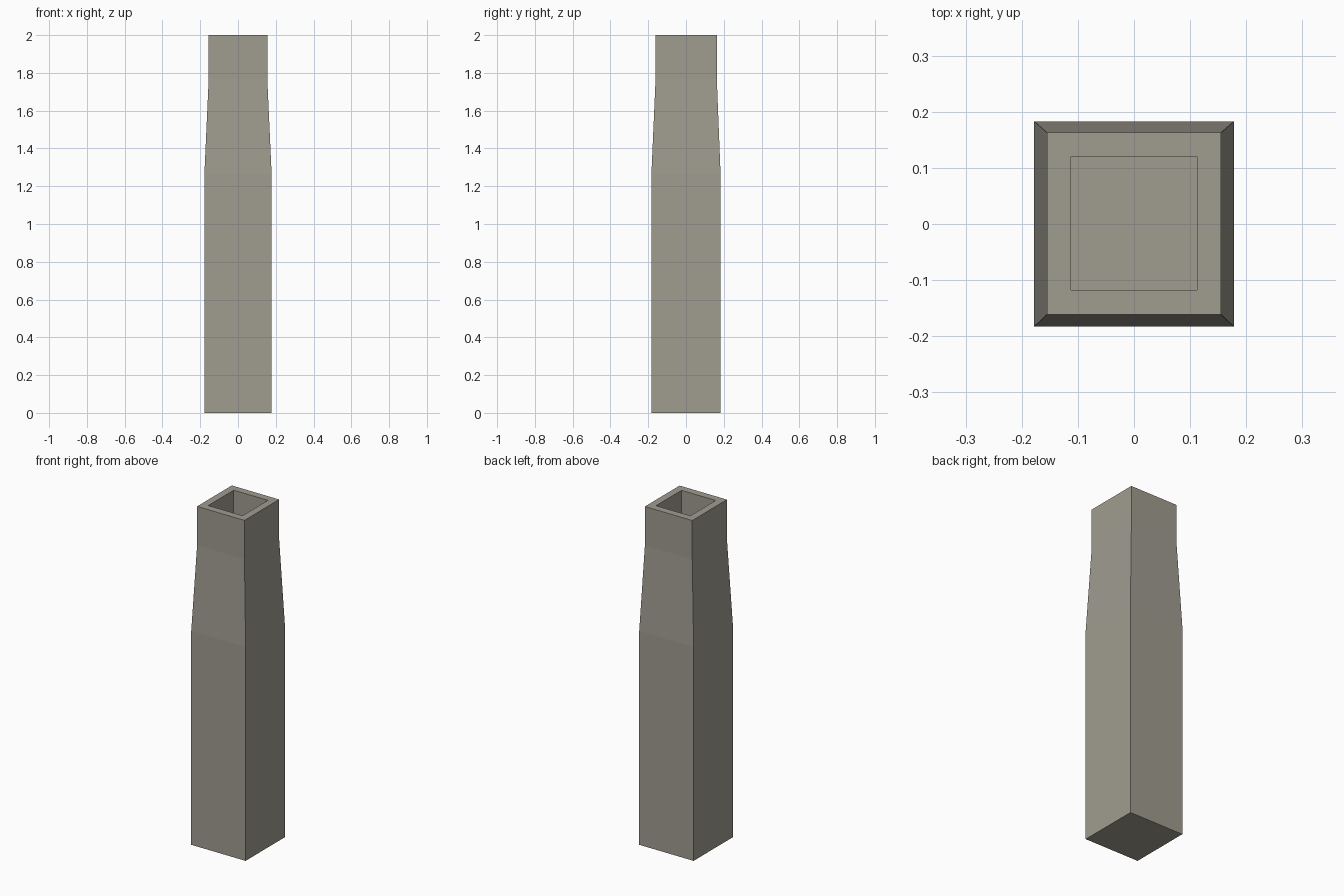
import bpy, bmesh

if "Cube" in bpy.data.objects:
    bpy.data.objects.remove(bpy.data.objects["Cube"])

# single stone colour
stone = bpy.data.materials.new("warm_grey_stone")
stone.diffuse_color = (0.35, 0.335, 0.28, 1)
stone.use_nodes = True
stone.node_tree.nodes["Principled BSDF"].inputs["Base Color"].default_value = stone.diffuse_color

# stacked rectangular sections: half width, half depth, y offset, height
sections = [
    (0.178, 0.183, 0.0, 0.0),       # base
    (0.178, 0.183, 0.0, 1.265),     # taper start
    (0.155, 0.162, 0.001, 1.77),    # taper end
    (0.155, 0.162, 0.001, 2.0),     # outer rim
    (0.112, 0.119, 0.001, 2.0),     # inner rim
    (0.112, 0.119, 0.001, 1.6),     # flue floor
]

bm = bmesh.new()
rings = []
for w, d, oy, z in sections:
    rings.append([bm.verts.new((sx * w, sy * d + oy, z))
                  for sx, sy in ((-1, -1), (1, -1), (1, 1), (-1, 1))])
for a, b in zip(rings, rings[1:]):
    for i in range(4):
        j = (i + 1) % 4
        bm.faces.new((a[i], a[j], b[j], b[i]))
# underside and flue floor
bm.faces.new(rings[0][::-1])
bm.faces.new(rings[-1])
bmesh.ops.recalc_face_normals(bm, faces=bm.faces)

mesh = bpy.data.meshes.new("chimney_stack")
bm.to_mesh(mesh)
bm.free()
mesh.materials.append(stone)
bpy.context.collection.objects.link(bpy.data.objects.new("chimney_stack", mesh))
